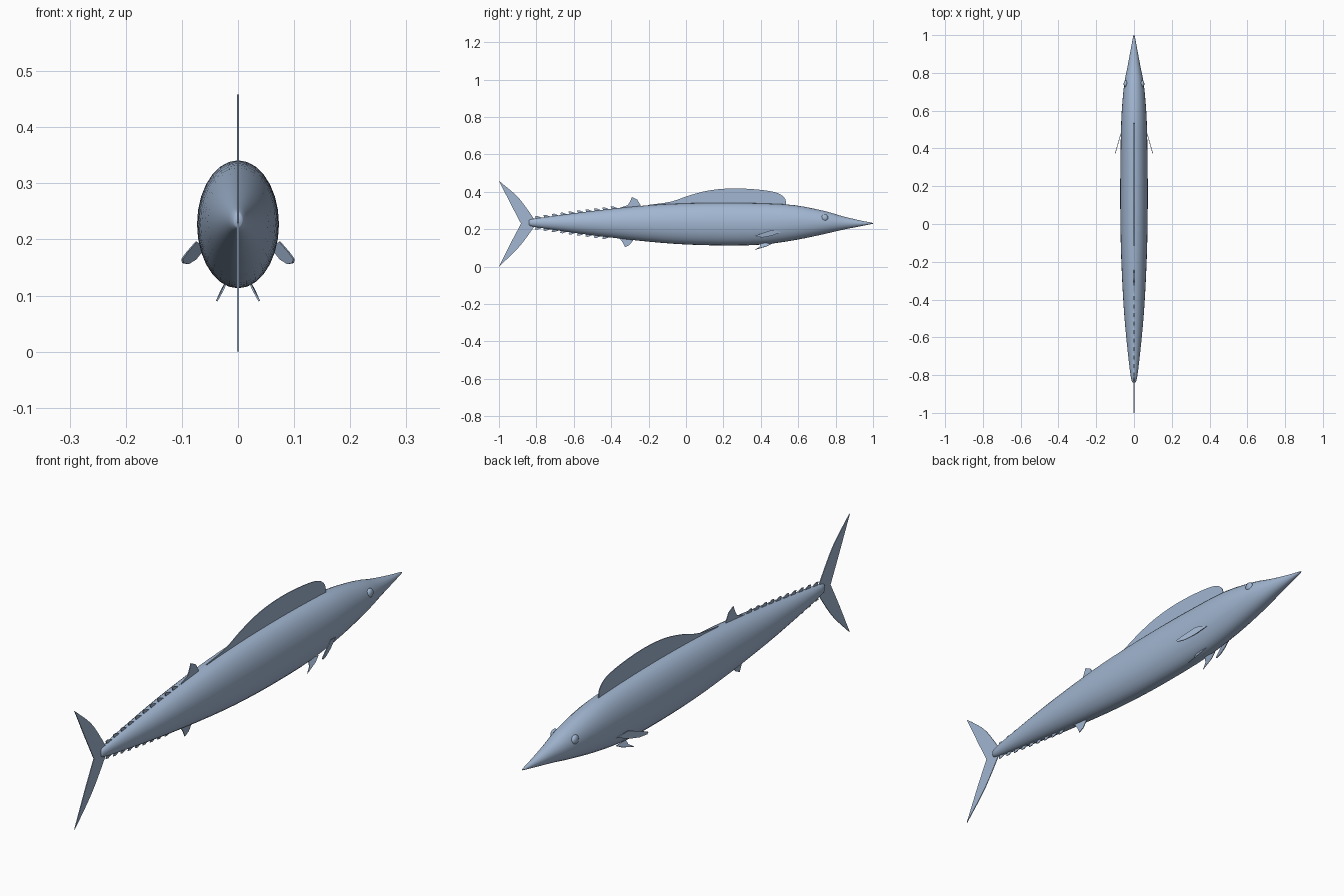
import bpy, bmesh, math
from mathutils import Vector

cube = bpy.data.objects.get("Cube")
if cube:
    bpy.data.objects.remove(cube, do_unlink=True)

skin = bpy.data.materials.new("pale steel blue")
skin.use_nodes = True
COLOUR = (0.36, 0.47, 0.64, 1)
skin.diffuse_color = COLOUR
skin.node_tree.nodes["Principled BSDF"].inputs["Base Color"].default_value = COLOUR


def finish(bm, name, smooth=False):
    bmesh.ops.recalc_face_normals(bm, faces=bm.faces)
    mesh = bpy.data.meshes.new(name)
    bm.to_mesh(mesh)
    bm.free()
    mesh.materials.append(skin)
    obj = bpy.data.objects.new(name, mesh)
    bpy.context.collection.objects.link(obj)
    for poly in mesh.polygons:
        poly.use_smooth = smooth
    return obj


def spline(rows, steps):
    """Catmull-Rom samples through rows of values."""
    pts = [rows[0]] + rows + [rows[-1]]
    out = []
    for a, b, c, d in zip(pts, pts[1:], pts[2:], pts[3:]):
        for i in range(steps):
            t = i / steps
            out.append([q + 0.5 * t * (r - p + t * (2*p - 5*q + 4*r - s + t * (3*(q - r) + s - p)))
                        for p, q, r, s in zip(a, b, c, d)])
    return out + [rows[-1]]


def plate(name, points, thickness=0.003):
    """Thin fin from a 3D outline, thickened evenly to both sides."""
    bm = bmesh.new()
    face = bm.faces.new([bm.verts.new(p) for p in points])
    face.normal_update()
    shift = face.normal * thickness
    for v in bm.verts:
        v.co -= shift / 2
    extruded = bmesh.ops.extrude_face_region(bm, geom=[face], use_keep_orig=True)
    for v in [g for g in extruded["geom"] if isinstance(g, bmesh.types.BMVert)]:
        v.co += shift
    return finish(bm, name)


def upright(name, outline):
    return plate(name, [(0, y, z) for y, z in outline])


# Body: y, top, bottom, half width
STATIONS = [
    [-0.84, 0.248, 0.222, 0.007], [-0.81, 0.256, 0.212, 0.017],
    [-0.65, 0.278, 0.188, 0.036], [-0.45, 0.303, 0.161, 0.054],
    [-0.2, 0.328, 0.133, 0.067], [0, 0.338, 0.118, 0.072],
    [0.2, 0.341, 0.113, 0.073], [0.4, 0.338, 0.117, 0.071],
    [0.58, 0.328, 0.141, 0.066], [0.74, 0.297, 0.174, 0.052],
    [0.83, 0.271, 0.195, 0.035], [0.92, 0.249, 0.213, 0.018],
    [0.985, 0.236, 0.226, 0.006], [1, 0.233, 0.229, 0.002]]
SIDES = 28
body_rows = spline(STATIONS, 3)
bm = bmesh.new()
rings = []
for y, top, low, half in body_rows:
    rings.append([bm.verts.new((half * math.cos(a), y, (top + low) / 2 + (top - low) / 2 * math.sin(a)))
                  for a in (2 * math.pi * i / SIDES for i in range(SIDES))])
for r, s in zip(rings, rings[1:]):
    for i in range(SIDES):
        j = (i + 1) % SIDES
        bm.faces.new((r[i], r[j], s[j], s[i]))
bm.faces.new(rings[0])
bm.faces.new(rings[-1])
finish(bm, "body", True)


def body_edge(y, column):
    """Top (1) or bottom (2) of the body at y."""
    for a, b in zip(body_rows, body_rows[1:]):
        if a[0] <= y <= b[0]:
            return a[column] + (b[column] - a[column]) * (y - a[0]) / (b[0] - a[0])


# Long dorsal fin
crest = spline([[-0.2, 0.33], [-0.08, 0.347], [0.02, 0.381], [0.13, 0.408], [0.26, 0.418],
                [0.4, 0.41], [0.49, 0.393], [0.53, 0.362], [0.535, 0.32]], 3)
upright("dorsal_fin", crest + [(0.3, 0.3), (0, 0.3)])

# Small rear fins above and below
upright("second_dorsal_fin", [(-0.36, 0.3), (-0.355, 0.314), (-0.31, 0.329), (-0.298, 0.35),
                              (-0.289, 0.372), (-0.26, 0.357), (-0.243, 0.328), (-0.24, 0.3)])
upright("anal_fin", [(-0.4, 0.175), (-0.396, 0.157), (-0.353, 0.148), (-0.338, 0.128),
                     (-0.326, 0.103), (-0.302, 0.115), (-0.283, 0.14), (-0.278, 0.17)])

# Finlet rows along the tail stem
for i in range(10):
    y = -0.8 + i * 0.045
    for label, column, sign in (("upper", 1, 1), ("lower", 2, -1)):
        if label == "lower" and i > 8:
            continue
        outline = [(y + dy, body_edge(y + dy, column) + sign * h)
                   for dy, h in ((0.03, -0.008), (0.028, 0), (0.005, 0.012), (-0.008, 0.012), (0, -0.008))]
        upright(f"{label}_finlet_{i + 1}", outline)

# Forked tail fin
upper = spline([[-0.81, 0.25], [-0.845, 0.302], [-0.904, 0.377], [-1, 0.458]], 3)
lower = spline([[-1, 0], [-0.904, 0.092], [-0.845, 0.166], [-0.81, 0.216]], 3)
upright("tail_fin", upper + [(-0.935, 0.33), (-0.882, 0.229), (-0.935, 0.13)] + lower)

# Paired fins and eyes
for side, sx in (("left", 1), ("right", -1)):
    pectoral = [(0.51, 0.184), (0.46, 0.196), (0.40, 0.176), (0.373, 0.165),
                (0.378, 0.158), (0.41, 0.156), (0.455, 0.164)]
    plate(f"{side}_pectoral_fin", [(sx * (0.06 + (0.51 - y) * 0.29), y, z) for y, z in pectoral])
    pelvic = [(0.022, 0.46, 0.123), (0.02, 0.40, 0.125), (0.029, 0.395, 0.106),
              (0.038, 0.369, 0.09), (0.03, 0.43, 0.108)]
    plate(f"{side}_pelvic_fin", [(sx * x, y, z) for x, y, z in pelvic])
    bm = bmesh.new()
    bmesh.ops.create_uvsphere(bm, u_segments=20, v_segments=12, radius=0.018)
    for v in bm.verts:
        v.co.x *= 0.6
        v.co += Vector((sx * 0.044, 0.742, 0.261))
    finish(bm, f"{side}_eye", True)
